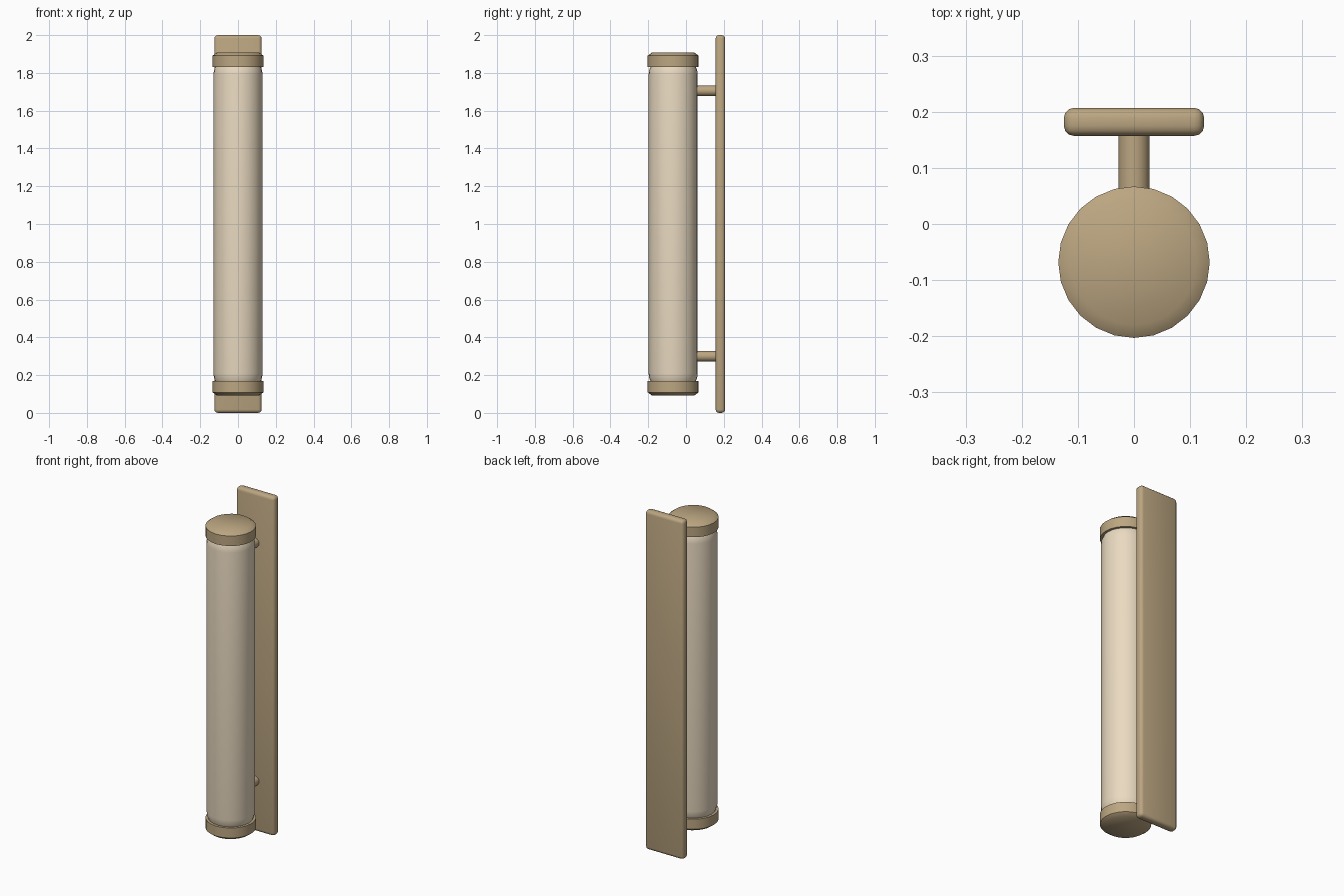
import bpy, bmesh, math
from mathutils import Matrix

if "Cube" in bpy.data.objects:
    bpy.data.objects.remove(bpy.data.objects["Cube"])

AXIS_Y = -0.068   # centre line of the lamp tube
SIDES = 24


def material(name, color):
    m = bpy.data.materials.new(name)
    m.diffuse_color = color
    m.use_nodes = True
    m.node_tree.nodes["Principled BSDF"].inputs["Base Color"].default_value = m.diffuse_color
    return m


brass = material("brass", (0.50, 0.38, 0.22, 1))
glass = material("frosted_glass", (0.82, 0.70, 0.53, 1))


def finish(name, bm, mat, angle):
    bmesh.ops.recalc_face_normals(bm, faces=bm.faces)
    mesh = bpy.data.meshes.new(name)
    bm.to_mesh(mesh)
    bm.free()
    ob = bpy.data.objects.new(name, mesh)
    bpy.context.collection.objects.link(ob)
    mesh.materials.append(mat)
    bpy.ops.object.select_all(action='DESELECT')
    ob.select_set(True)
    bpy.context.view_layer.objects.active = ob
    bpy.ops.object.shade_smooth_by_angle(angle=math.radians(angle))
    return ob


def lathe(name, profile, mat, angle=40):
    """Closed solid turned about the tube axis from (radius, z) rings."""
    bm = bmesh.new()
    rings = []
    for r, z in profile:
        rings.append([bm.verts.new((r * math.cos(2 * math.pi * i / SIDES),
                                    AXIS_Y + r * math.sin(2 * math.pi * i / SIDES), z))
                      for i in range(SIDES)])
    for a, b in zip(rings, rings[1:]):
        for i in range(SIDES):
            j = (i + 1) % SIDES
            bm.faces.new((a[i], a[j], b[j], b[i]))
    bm.faces.new(rings[0])
    bm.faces.new(rings[-1])
    return finish(name, bm, mat, angle)


# wall plate with rounded edges
bm = bmesh.new()
bmesh.ops.create_cube(bm, size=1, matrix=Matrix.Translation((0, 0.182, 1))
                      @ Matrix.Diagonal((0.25, 0.05, 2, 1)))
bmesh.ops.bevel(bm, geom=bm.edges[:], offset=0.018, segments=3, profile=0.5, affect='EDGES')
finish("wall_plate", bm, brass, 40)

# glass tube with softened ends
end = [(0.116, 0.155), (0.121, 0.170), (0.127, 0.185), (0.130, 0.21)]
lathe("glass_tube", end + [(r, 2 - z) for r, z in reversed(end)], glass)

# end caps, mirrored about mid height
cap = [(0.135, 0.168), (0.135, 0.109), (0.112, 0.092)]
lathe("bottom_cap", cap, brass)
lathe("top_cap", [(r, 2 - z) for r, z in cap], brass)

# standoff rods joining tube and plate
for name, z in (("lower_standoff", 0.30), ("upper_standoff", 1.705)):
    bm = bmesh.new()
    bmesh.ops.create_cone(bm, cap_ends=True, segments=16, radius1=0.028, radius2=0.028,
                          depth=0.13, matrix=Matrix.Translation((0, 0.105, z))
                          @ Matrix.Rotation(math.pi / 2, 4, 'X'))
    finish(name, bm, brass, 40)
